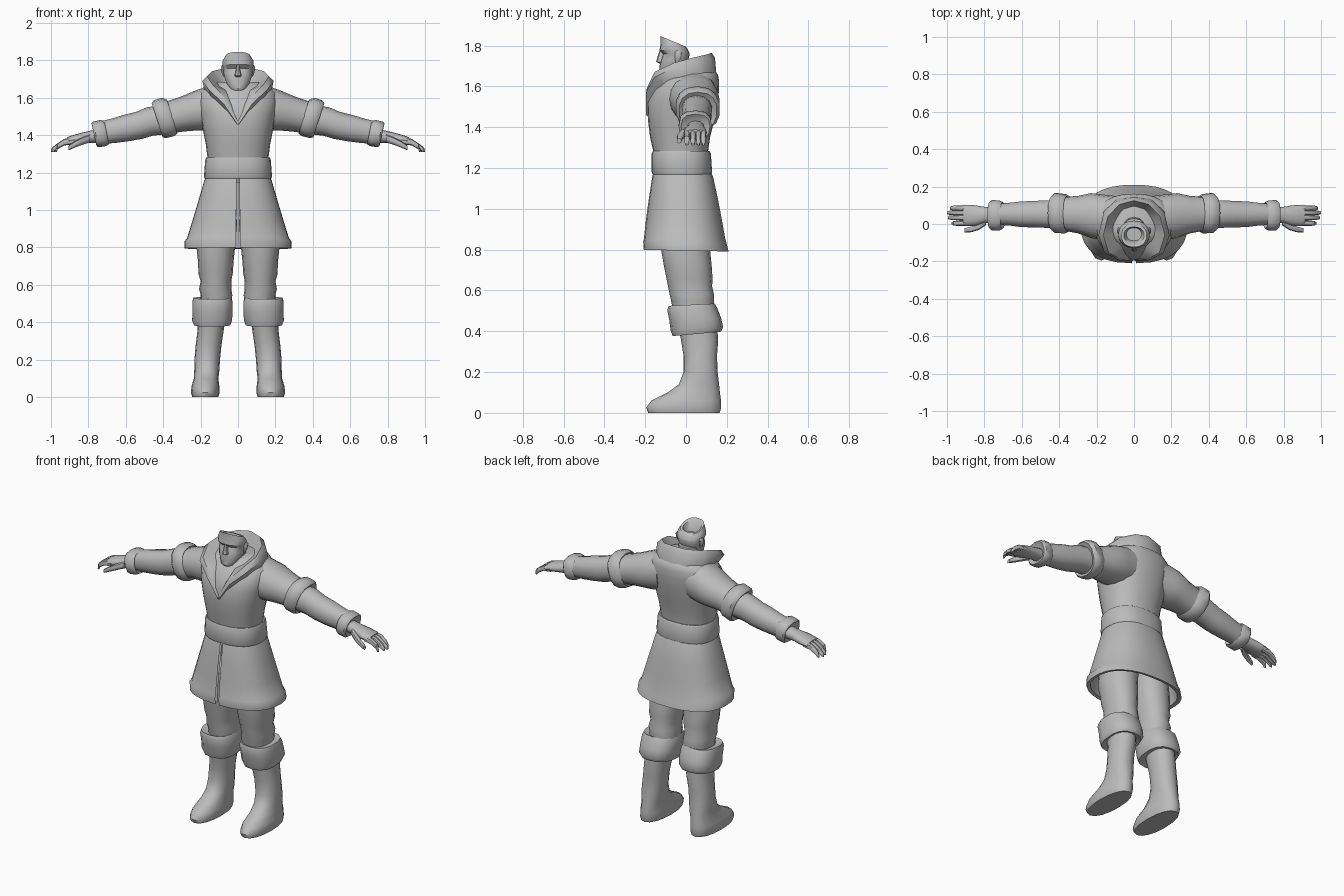
import bpy, bmesh, math

cloth = bpy.data.materials.new("plain_grey")
cloth.diffuse_color = (0.5, 0.5, 0.5, 1)


def finish(name, bm, mirror=False, angle=45):
    bmesh.ops.recalc_face_normals(bm, faces=bm.faces)
    me = bpy.data.meshes.new(name)
    bm.to_mesh(me)
    bm.free()
    me.materials.append(cloth)
    ob = bpy.data.objects.new(name, me)
    bpy.context.collection.objects.link(ob)
    bpy.ops.object.select_all(action='DESELECT')
    ob.select_set(True)
    bpy.context.view_layer.objects.active = ob
    bpy.ops.object.shade_smooth_by_angle(angle=math.radians(angle))
    if mirror:
        m = ob.modifiers.new("mirror", 'MIRROR')
        m.merge_threshold = 0.0005
    return ob


def loft(name, rings, axis='Z', n=16, p=2.2, mirror=False, gap=None, caps=(True, True), angle=45):
    """Skin rounded rings. Ring: position on axis, a0, a1, b0, b1, slant.
    Axis Z rings span x and y, axis X rings span y and z."""
    bm = bmesh.new()
    rows = []
    for pos, a0, a1, b0, b1, *slant in rings:
        s = slant[0] if slant else 0
        row = []
        for i in range(n):
            if gap is None:
                t = -math.pi / 2 + 2 * math.pi * i / n
            else:
                t = -math.pi / 2 + gap + (2 * math.pi - 2 * gap) * i / (n - 1)
            c, d = math.cos(t), math.sin(t)
            da = math.copysign(abs(c) ** (2 / p), c) * (a1 - a0) / 2
            db = math.copysign(abs(d) ** (2 / p), d) * (b1 - b0) / 2
            a, b, w = (a0 + a1) / 2 + da, (b0 + b1) / 2 + db, pos + s * db
            row.append(bm.verts.new((a, b, w) if axis == 'Z' else (w, a, b)))
        rows.append(row)
    for r, q in zip(rows, rows[1:]):
        for i in range(n if gap is None else n - 1):
            j = (i + 1) % n
            bm.faces.new((r[i], r[j], q[j], q[i]))
    if caps[0]:
        bm.faces.new(rows[0])
    if caps[1]:
        bm.faces.new(rows[-1])
    return finish(name, bm, mirror, angle)


# Boots, fur cuffs and trousers
loft("boot", [
    (0, .105, .245, -.185, .165), (.025, .098, .252, -.195, .172), (.06, .1, .248, -.17, .172),
    (.1, .105, .236, -.09, .166), (.14, .1, .234, -.035, .162), (.2, .096, .233, -.012, .155),
    (.28, .088, .226, -.012, .152), (.36, .076, .216, -.025, .158), (.44, .07, .215, -.04, .15)],
    n=16, mirror=True)
loft("boot_cuff", [
    (.40, .08, .21, -.01, .14, .05), (.387, .04, .237, -.065, .17, .09), (.41, .03, .247, -.075, .182, .07),
    (.46, .026, .246, -.082, .172, .04), (.51, .027, .246, -.092, .152, .05),
    (.53, .035, .24, -.085, .14, .05), (.52, .06, .2, -.06, .11, .05)],
    n=14, p=2.5, mirror=True)
loft("trouser_leg", [
    (.48, .04, .2, -.06, .135), (.545, .03, .2, -.072, .137), (.58, .036, .208, -.08, .137),
    (.62, .036, .2, -.088, .128), (.66, .028, .212, -.096, .13), (.72, .024, .213, -.108, .126),
    (.8, .016, .222, -.122, .118), (.95, .004, .2, -.13, .12)], n=16, mirror=True)

# Coat skirt: an open shell with a narrow slit down the front
loft("coat_skirt", [
    (1.19, -.165, .165, -.155, .115), (1.16, -.18, .18, -.165, .133), (1.05, -.212, .212, -.182, .157),
    (.94, -.245, .245, -.197, .178), (.85, -.273, .273, -.207, .194), (.835, -.286, .286, -.21, .2, -.02),
    (.795, -.287, .287, -.207, .21, -.02), (.8, -.265, .265, -.19, .188, -.02),
    (.95, -.23, .23, -.18, .165), (1.15, -.165, .165, -.15, .12)],
    n=28, p=2.4, gap=.022, caps=(True, True))

# Belt
loft("belt", [
    (1.175, -.15, .15, -.14, .1), (1.168, -.178, .178, -.163, .125), (1.18, -.182, .182, -.168, .128),
    (1.27, -.175, .175, -.168, .122), (1.282, -.17, .17, -.162, .115), (1.275, -.14, .14, -.13, .09)],
    n=24, p=2.4)

# Coat body
loft("coat_body", [
    (1.2, -.155, .155, -.15, .105), (1.28, -.163, .163, -.16, .108), (1.35, -.172, .172, -.176, .118),
    (1.43, -.188, .188, -.186, .138), (1.52, -.205, .205, -.19, .155), (1.58, -.215, .215, -.168, .162),
    (1.63, -.205, .205, -.132, .162), (1.66, -.17, .17, -.105, .155), (1.685, -.12, .12, -.085, .125)],
    n=24, p=2.3)

# Sleeves with upper and wrist cuffs
loft("upper_sleeve", [
    (.1, -.08, .15, 1.44, 1.675), (.17, -.085, .158, 1.425, 1.66), (.23, -.075, .165, 1.425, 1.638),
    (.3, -.05, .15, 1.42, 1.605, .1), (.38, -.035, .145, 1.41, 1.575, .25)],
    axis='X', n=16, mirror=True)
loft("upper_cuff", [
    (.37, -.02, .13, 1.43, 1.56, .3), (.352, -.04, .15, 1.408, 1.59, .3), (.375, -.052, .162, 1.395, 1.6, .32),
    (.415, -.05, .167, 1.385, 1.588, .32), (.432, -.035, .152, 1.388, 1.572, .32),
    (.415, -.01, .12, 1.42, 1.54, .3)],
    axis='X', n=14, p=2.4, mirror=True)
loft("forearm_sleeve", [
    (.4, -.025, .13, 1.405, 1.56, .2), (.47, -.022, .128, 1.398, 1.55, .2), (.53, -.02, .125, 1.38, 1.525, .2),
    (.6, -.018, .122, 1.368, 1.508, .2), (.66, -.01, .115, 1.36, 1.49, .2), (.74, -.005, .108, 1.352, 1.47, .2)],
    axis='X', n=14, mirror=True)
loft("wrist_cuff", [
    (.725, 0, .1, 1.37, 1.46, .25), (.702, -.025, .118, 1.352, 1.475, .2), (.72, -.036, .126, 1.342, 1.482, .22),
    (.76, -.036, .128, 1.336, 1.472, .22), (.77, -.025, .118, 1.342, 1.464, .22),
    (.755, 0, .09, 1.37, 1.44, .2)],
    axis='X', n=12, p=2.6, mirror=True)

# Hands
loft("palm", [
    (.74, .005, .09, 1.36, 1.435), (.8, .005, .092, 1.358, 1.422), (.85, -.01, .1, 1.352, 1.41),
    (.9, -.012, .103, 1.348, 1.395), (.915, -.008, .1, 1.35, 1.388)], axis='X', n=12, mirror=True)
for k, (y, tip) in enumerate([(.004, .975), (.034, .995), (.06, 1.0), (.085, .985)]):
    loft("finger_%d" % (k + 1), [
        (.88, y - .014, y + .014, 1.352, 1.392), (.93, y - .014, y + .014, 1.345, 1.38),
        (.965, y - .013, y + .013, 1.325, 1.357), (tip - .006, y - .01, y + .01, 1.31, 1.335),
        (tip, y - .005, y + .005, 1.31, 1.325)], axis='X', n=8, mirror=True)
loft("thumb", [
    (.79, -.005, .03, 1.362, 1.405), (.83, -.032, .008, 1.35, 1.39), (.87, -.044, -.014, 1.335, 1.37),
    (.905, -.045, -.022, 1.32, 1.345)], axis='X', n=8, mirror=True)

# Collar: half sections (base, rim, fold, inner) swept from the front notch to the nape
sections = [
    ((0, -.185, 1.45), (.004, -.197, 1.46), (.002, -.194, 1.47), (0, -.18, 1.47)),
    ((.07, -.175, 1.54), (.078, -.195, 1.57), (.06, -.192, 1.59), (.03, -.165, 1.56)),
    ((.145, -.115, 1.61), (.158, -.155, 1.645), (.135, -.155, 1.67), (.065, -.12, 1.64)),
    ((.18, -.02, 1.64), (.19, -.06, 1.69), (.165, -.06, 1.715), (.085, -.05, 1.66)),
    ((.16, .07, 1.66), (.165, .05, 1.715), (.14, .04, 1.742), (.08, .03, 1.67)),
    ((.09, .135, 1.66), (.095, .12, 1.735), (.078, .105, 1.757), (.05, .075, 1.67)),
    ((0, .15, 1.65), (0, .142, 1.74), (0, .125, 1.765), (0, .09, 1.67))]
bm = bmesh.new()
grid = [[bm.verts.new(v) for v in s] for s in sections]
for r, q in zip(grid, grid[1:]):
    for i in range(3):
        bm.faces.new((r[i], r[i + 1], q[i + 1], q[i]))
finish("collar", bm, mirror=True, angle=60)

# Neck and head, with the crown cut at a slope and hollow
loft("neck", [(1.56, -.07, .07, -.12, .05), (1.64, -.058, .058, -.09, .045),
              (1.72, -.058, .058, -.08, .03)], n=12)
loft("head", [
    (1.638, -.03, .03, -.124, -.075), (1.65, -.045, .045, -.132, -.05), (1.675, -.06, .06, -.128, -.02),
    (1.7, -.07, .07, -.13, .0), (1.73, -.078, .078, -.122, .012), (1.758, -.081, .081, -.112, .018),
    (1.772, -.084, .084, -.13, .016, -.08), (1.795, -.083, .083, -.124, .01, -.25),
    (1.82, -.068, .068, -.124, .0, -.42), (1.815, -.055, .055, -.105, -.015, -.35),
    (1.77, -.04, .04, -.09, -.02)], n=18, p=2.2, angle=40)
loft("nose", [(1.712, -.016, .016, -.13, -.1), (1.72, -.019, .019, -.147, -.1),
              (1.75, -.011, .011, -.138, -.1), (1.775, -.009, .009, -.13, -.1)], n=8)
loft("ear", [(1.715, .07, .08, -.05, -.035), (1.735, .07, .088, -.055, -.025),
             (1.765, .07, .092, -.055, -.018), (1.775, .072, .085, -.05, -.025)], n=8, mirror=True)
